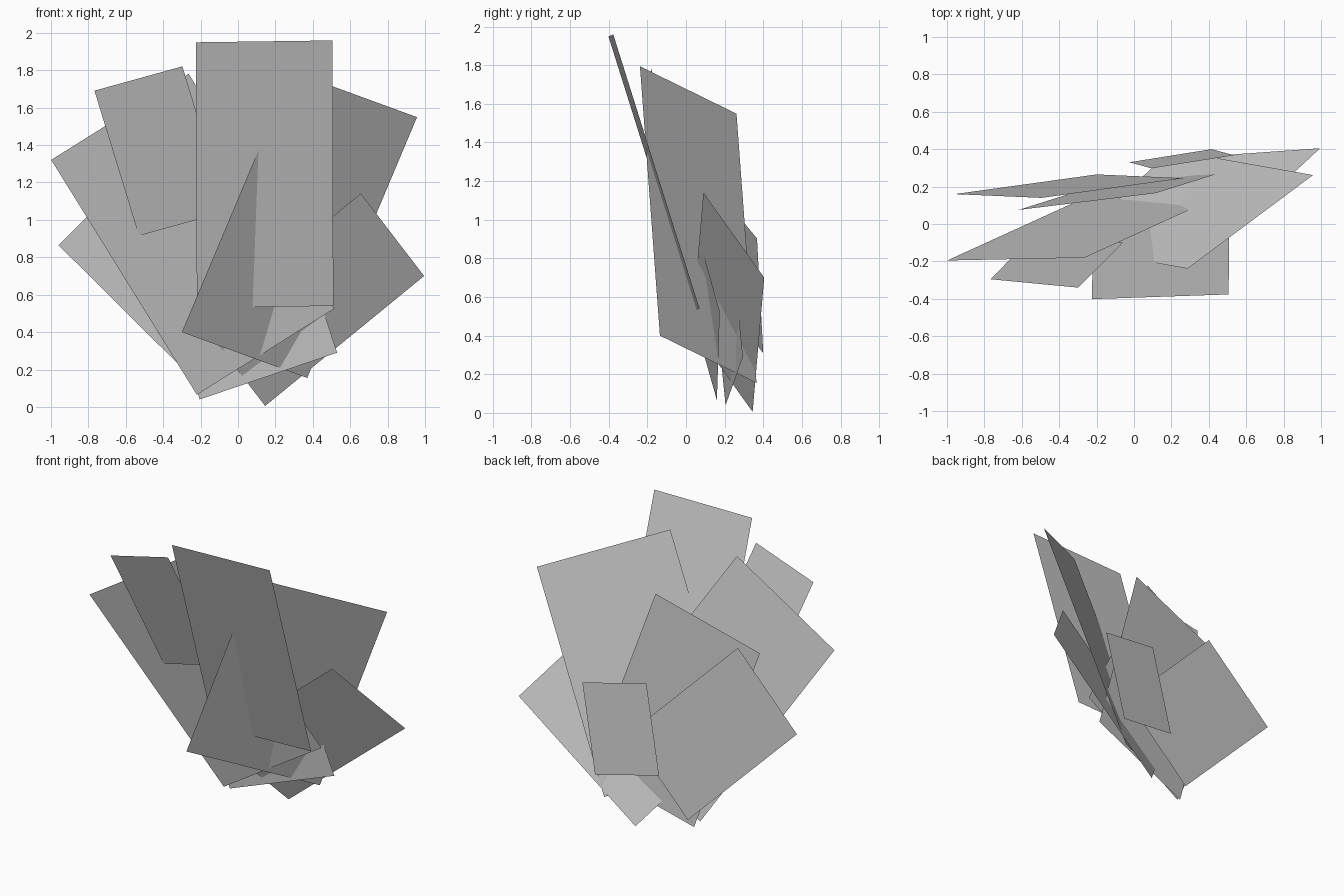
import bpy
from mathutils import Vector

# One flat grey shared by every card
grey = bpy.data.materials.new("light_grey")
grey.diffuse_color = (0.6, 0.6, 0.6, 1)


def card(name, corner, along, up):
    """Thin flat rectangle: lower-left corner, bottom edge and side edge."""
    c, u, v = Vector(corner), Vector(along), Vector(up)
    v -= u * (u.dot(v) / u.dot(u))  # keep the corners square
    mesh = bpy.data.meshes.new(name)
    mesh.from_pydata([c, c + u, c + u + v, c + v], [], [(0, 1, 2, 3)])
    mesh.materials.append(grey)
    obj = bpy.data.objects.new(name, mesh)
    bpy.context.collection.objects.link(obj)


# Fan of crossing cards, front to back
card("front_tall_card", (-0.22, 0.045, 0.53), (0.73, 0.025, 0.01), (0.04, -0.445, 1.42))
card("upper_left_card", (-0.53, -0.055, 0.915), (0.47, -0.045, 0.13), (-0.24, -0.24, 0.775))
card("large_left_card", (-0.22, 0.16, 0.065), (0.735, 0.015, 0.46), (-0.78, -0.355, 1.255))
card("large_right_card", (-0.30, -0.135, 0.40), (0.67, 0.50, -0.245), (0.585, -0.105, 1.395))
card("middle_card", (-0.205, 0.205, 0.04), (0.735, 0.09, 0.25), (-0.415, -0.13, 1.26))
card("low_left_card", (-0.20, 0.265, 0.11), (0.465, -0.02, 0.465), (-0.765, -0.105, 0.75))
card("low_right_card", (0.145, 0.345, 0.005), (0.85, 0.06, 0.695), (-0.34, -0.315, 0.44))
card("small_back_card", (-0.025, 0.33, 0.395), (0.44, 0.07, -0.085), (0.135, -0.03, 0.59))
